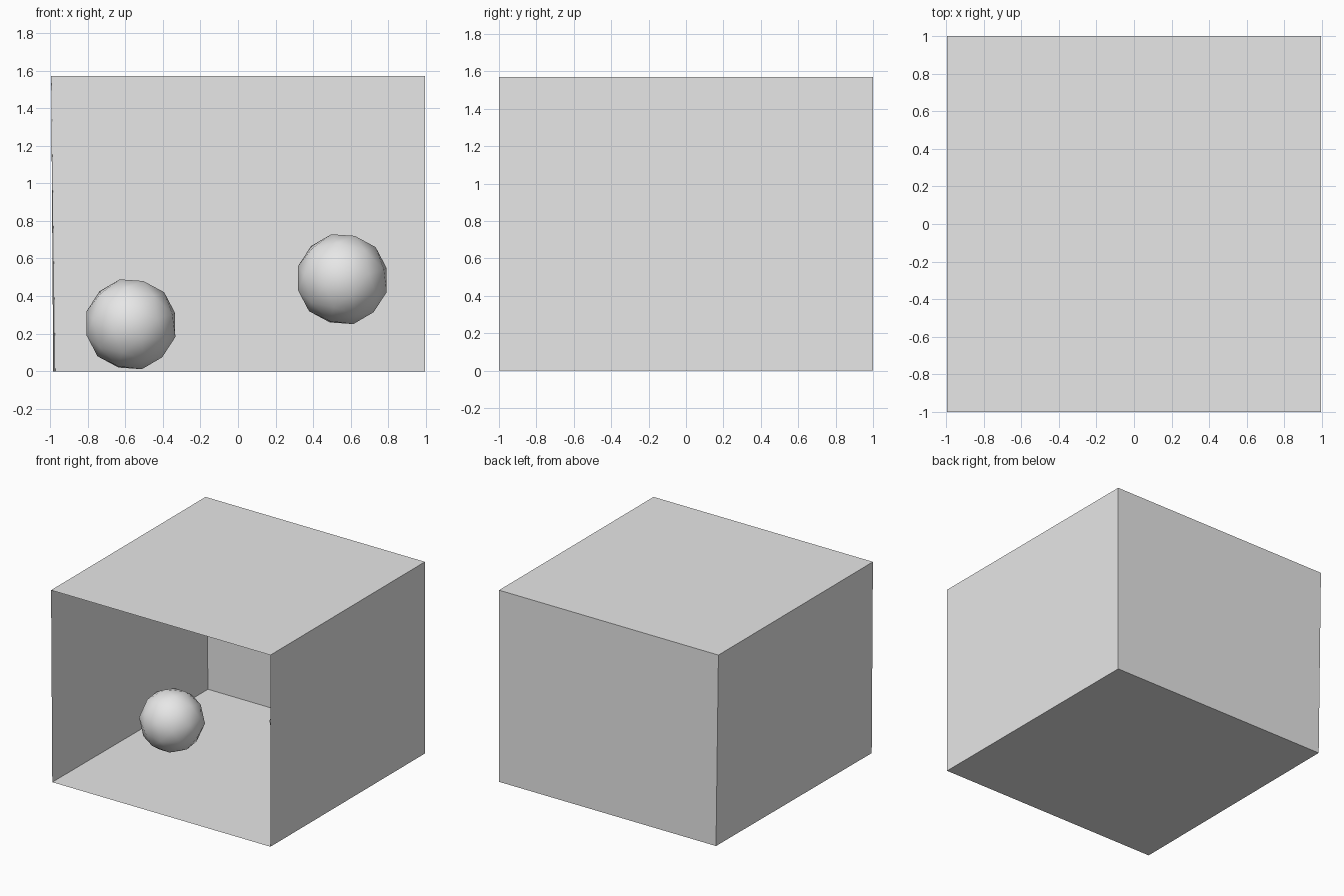
import bpy
import bmesh
from mathutils import Matrix, Euler

cube = bpy.data.objects.get("Cube")
if cube:
    bpy.data.objects.remove(cube, do_unlink=True)

# One plain grey for the whole scene
grey = bpy.data.materials.new("plain_grey")
grey.use_nodes = True
colour = (0.8, 0.8, 0.8, 1.0)
grey.diffuse_color = colour
grey.node_tree.nodes["Principled BSDF"].inputs["Base Color"].default_value = colour


def finish(name, bm):
    mesh = bpy.data.meshes.new(name)
    bm.to_mesh(mesh)
    bm.free()
    mesh.materials.append(grey)
    obj = bpy.data.objects.new(name, mesh)
    bpy.context.collection.objects.link(obj)
    return obj


def panel(name, corners):
    bm = bmesh.new()
    bm.faces.new([bm.verts.new(c) for c in corners])
    return finish(name, bm)


def ball(name, centre, radius, turn, inside_out=False):
    bm = bmesh.new()
    place = Matrix.Translation(centre) @ Euler(turn).to_matrix().to_4x4()
    bmesh.ops.create_icosphere(bm, subdivisions=2, radius=radius, matrix=place)
    for face in bm.faces:
        face.smooth = True
    if inside_out:
        bmesh.ops.reverse_faces(bm, faces=bm.faces[:])
    return finish(name, bm)


# Room corners: the right-hand side (-x) leans slightly, wider at the ceiling
W, H = 0.994, 1.57
floor_a, floor_b = (-0.983, -1, 0), (W, -1, 0)
floor_c, floor_d = (W, 1, 0), (-0.972, 1, 0)
top_a, top_b = (-W, -1, H), (W, -1, H)
top_c, top_d = (W, 1, H), (-W, 1, H)

# Thin walls facing inwards, front left open
panel("floor", [floor_a, floor_b, floor_c, floor_d])
panel("ceiling", [top_a, top_d, top_c, top_b])
panel("back_wall", [floor_d, floor_c, top_c, top_d])
panel("left_wall", [floor_c, floor_b, top_b, top_c])
panel("right_wall", [floor_a, floor_d, top_d, top_a])

# Two low-poly balls, one resting and one floating inside out
ball("resting_ball", (-0.57, -0.04, 0.25), 0.246, (0.3, 0.2, 0.3))
ball("floating_ball", (0.555, 0.04, 0.49), 0.246, (0.3, 0.2, 0.3), inside_out=True)
